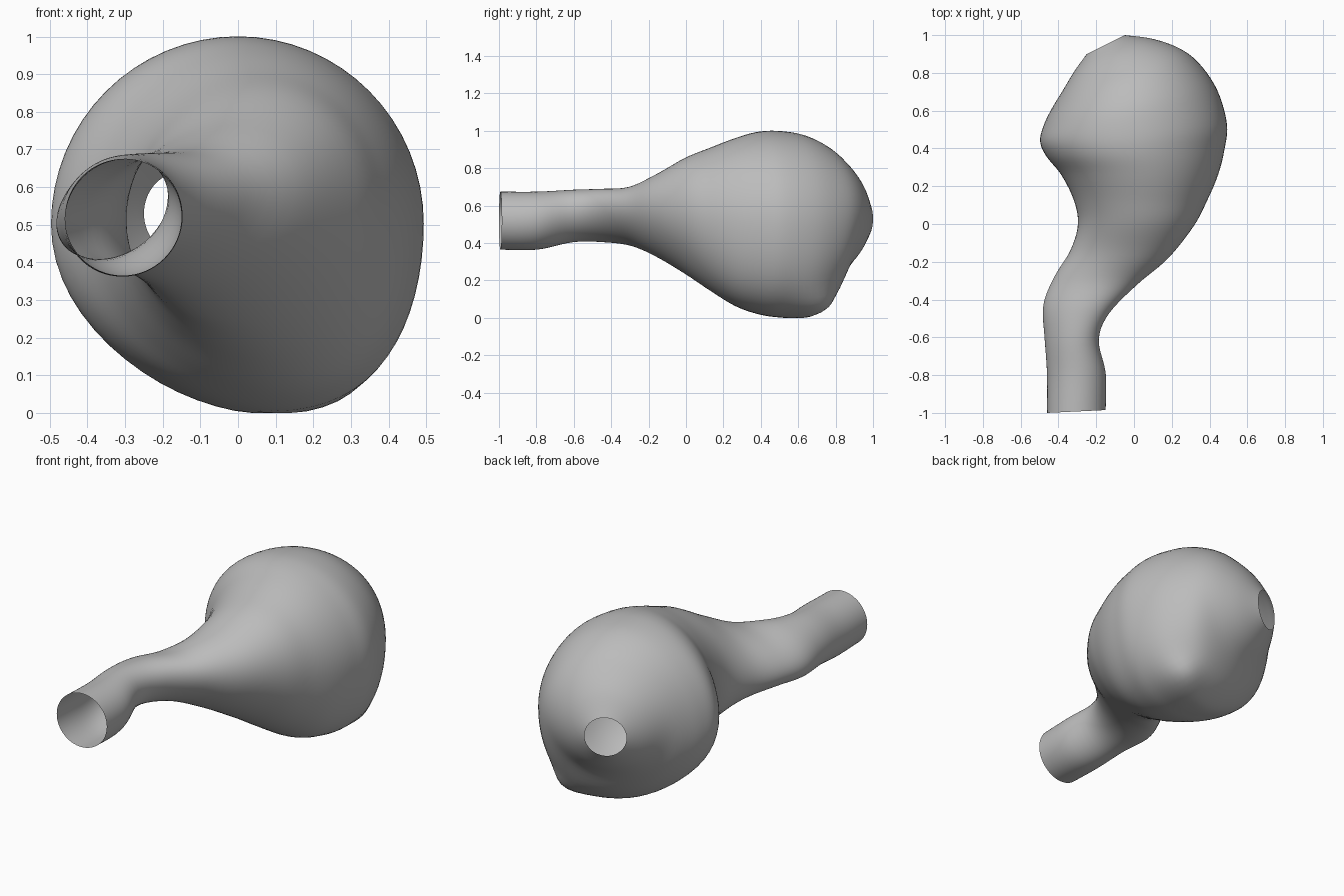
import bpy
import math
from mathutils import Vector

cube = bpy.data.objects.get("Cube")
if cube:
    bpy.data.objects.remove(cube, do_unlink=True)

SIDES = 64
STEPS = 5

# Cross-sections from neck rim to rear hole: left x, left y, right x, right y, bottom z, top z
sections = [
    (-.46, -1.0, -.15, -.985, .365, .675),
    (-.46, -.8, -.15, -.79, .365, .675),
    (-.47, -.6, -.19, -.61, .405, .685),
    (-.47, -.43, -.14, -.47, .405, .69),
    (-.41, -.28, .005, -.32, .385, .70),
    (-.33, -.14, .175, -.18, .325, .765),
    (-.295, 0, .315, -.01, .235, .855),
    (-.32, .13, .39, .13, .145, .91),
    (-.385, .26, .445, .26, .065, .96),
    (-.465, .36, .478, .39, .022, .993),
    (-.497, .44, .492, .53, .003, 1.0),
    (-.475, .53, .44, .71, .003, .98),
    (-.43, .62, .345, .85, .09, .925),
    (-.375, .71, .24, .93, .235, .85),
    (-.315, .81, .1, .98, .33, .755),
    (-.25, .9, -.05, 1.0, .42, .64),
]


def spline(a, b, c, d, t):
    return .5 * (2*b + (c - a)*t + (2*a - 5*b + 4*c - d)*t*t + (3*b - a - 3*c + d)*t**3)


def refine(rows):
    """Smoothly interpolate the cross-sections along the body."""
    out = []
    last = len(rows) - 1
    for i in range(last):
        near = [rows[max(0, min(last, i + k))] for k in (-1, 0, 1, 2)]
        for s in range(STEPS):
            out.append([spline(*vals, s / STEPS) for vals in zip(*near)])
    out.append(rows[-1])
    return out


def ring(row):
    """Rounded loop in a tilted upright plane, skewed in the neck and leaning in the belly."""
    lx, ly, rx, ry, low, high = row
    mid, half = (low + high) / 2, (high - low) / 2
    belly = .5 * max(0, half - .3)
    skew = .07 * math.exp(-((ly + ry) / 2 + .3) ** 2 / .12)
    points = []
    for k in range(SIDES):
        a = 2 * math.pi * k / SIDES
        u = math.cos(a) * (rx - lx) / 2 + skew * math.sin(a)
        if math.sin(a) < 0:
            u += belly * math.sin(a) ** 2
        x = (lx + rx) / 2 + u
        y = (ly + ry) / 2 + u * (ry - ly) / (rx - lx)
        points.append(Vector((x, y, mid + half * math.sin(a))))
    return points


# Low rear lobe pushed out of the belly
lobe = Vector((.24, .69, .07))
push = Vector((.3, .8, -.1)).normalized()


def with_lobe(p):
    p = p + push * .05 * math.exp(-(p - lobe).length_squared / .012)
    p.z = max(p.z, 0)
    return p


verts = [with_lobe(p) for row in refine(sections) for p in ring(row)]
rings = len(verts) // SIDES
faces = []
for r in range(rings - 1):
    for k in range(SIDES):
        n = (k + 1) % SIDES
        faces.append((r*SIDES + k, r*SIDES + n, (r+1)*SIDES + n, (r+1)*SIDES + k))

# Open, thin-walled sac with its neck
mesh = bpy.data.meshes.new("hollow_sac")
mesh.from_pydata(verts, [], faces)
sac = bpy.data.objects.new("hollow_sac", mesh)
bpy.context.collection.objects.link(sac)
for poly in mesh.polygons:
    poly.use_smooth = True

grey = bpy.data.materials.new("plain_grey")
grey.use_nodes = True
grey.diffuse_color = (.5, .5, .5, 1)
grey.node_tree.nodes["Principled BSDF"].inputs["Base Color"].default_value = (.5, .5, .5, 1)
mesh.materials.append(grey)
